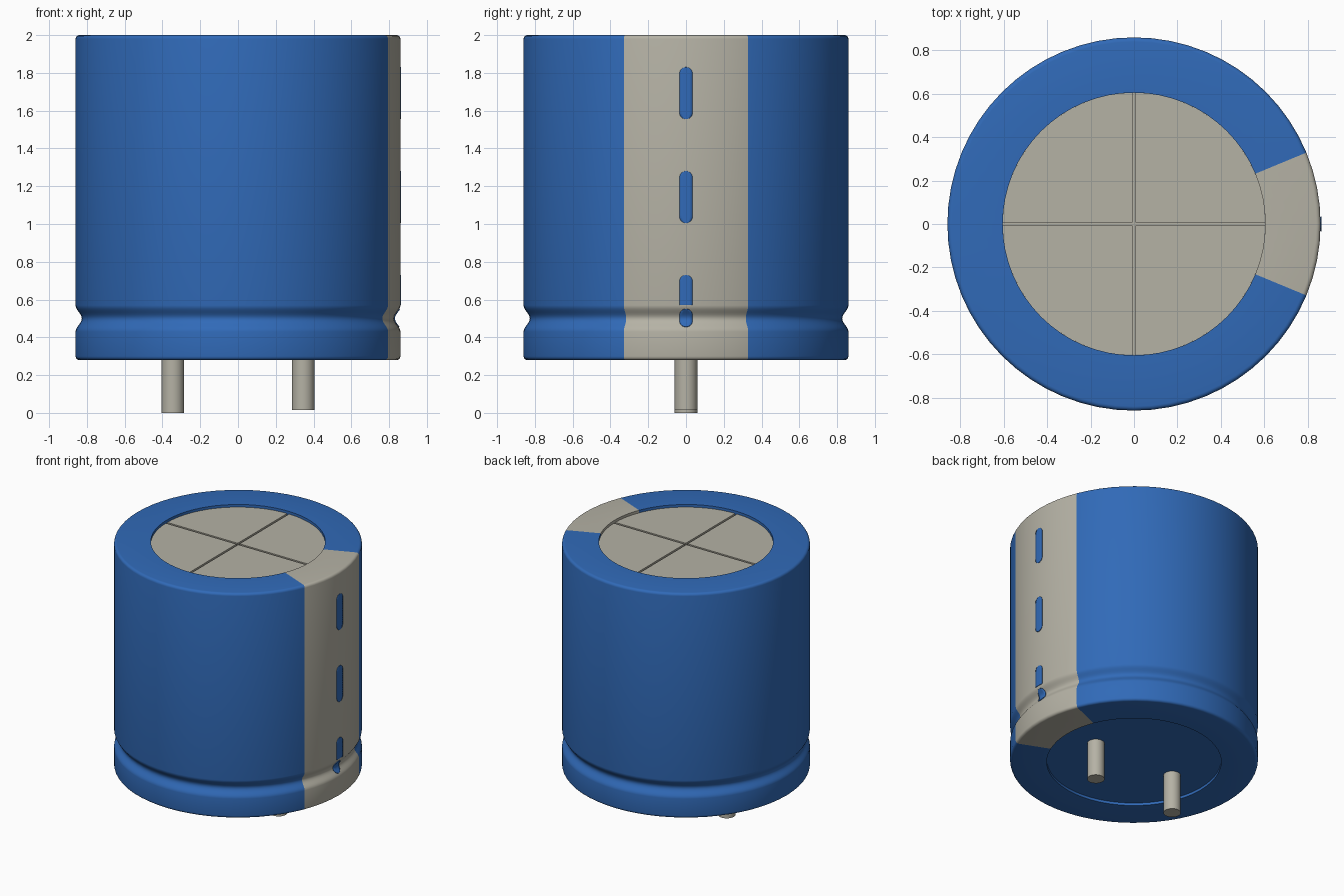
import bpy, bmesh, math
from math import sin, cos, pi, radians

if "Cube" in bpy.data.objects:
    bpy.data.objects.remove(bpy.data.objects["Cube"])

R, R_IN = 0.86, 0.605        # can radius, radius of the end openings
Z0, Z1 = 0.28, 2.0           # sleeve bottom and top
SEG = 64
STRIPE = radians(22.5)       # half angle of the grey stripe, centred on +x


def material(name, rgb):
    m = bpy.data.materials.new(name)
    m.use_nodes = True
    m.diffuse_color = (*rgb, 1)
    m.node_tree.nodes["Principled BSDF"].inputs["Base Color"].default_value = (*rgb, 1)
    return m


BLUE = material("blue sleeve", (0.030, 0.144, 0.479))
GREY = material("warm grey", (0.462, 0.445, 0.376))


def make(name, bm, *mats):
    bmesh.ops.recalc_face_normals(bm, faces=bm.faces)
    me = bpy.data.meshes.new(name)
    bm.to_mesh(me)
    bm.free()
    ob = bpy.data.objects.new(name, me)
    bpy.context.collection.objects.link(ob)
    for m in mats:
        me.materials.append(m)
    bpy.ops.object.select_all(action='DESELECT')
    ob.select_set(True)
    bpy.context.view_layer.objects.active = ob
    bpy.ops.object.shade_smooth_by_angle(angle=radians(35))
    return ob


def cylinder(name, x, r, z0, z1, mat, seg=SEG):
    bm = bmesh.new()
    bmesh.ops.create_cone(bm, cap_ends=True, segments=seg, radius1=r, radius2=r, depth=z1 - z0)
    bmesh.ops.translate(bm, verts=bm.verts, vec=(x, 0, (z0 + z1) / 2))
    return make(name, bm, mat)


def wall_radius(z):
    """Radius of the can wall, with the rolled groove near the bottom."""
    t = (z - 0.5) / 0.07
    return R - (0.0165 * (1 + cos(pi * t)) if abs(t) < 1 else 0)


# Sleeve: lathed profile with rounded rims, a groove and open ends
B = 0.02
profile = [(R_IN, Z0 + 0.03), (R_IN, Z0)]
profile += [(R - B + B * sin(a), Z0 + B - B * cos(a)) for a in (i * pi / 8 for i in range(5))]
profile += [(wall_radius(z), z) for z in (0.43 + 0.14 * i / 14 for i in range(15))]
profile += [(R - B + B * cos(a), Z1 - B + B * sin(a)) for a in (i * pi / 8 for i in range(5))]
profile += [(R_IN, Z1), (R_IN, Z1 - 0.04)]

bm = bmesh.new()
rings = [[bm.verts.new((r * cos(2 * pi * i / SEG), r * sin(2 * pi * i / SEG), z))
          for i in range(SEG)] for r, z in profile]
for low, high in zip(rings, rings[1:]):
    for i in range(SEG):
        j = (i + 1) % SEG
        f = bm.faces.new((low[i], low[j], high[j], high[i]))
        c = f.calc_center_median()
        f.material_index = int(abs(math.atan2(c.y, c.x)) < STRIPE)
make("sleeve", bm, BLUE, GREY)

# Recessed end discs
cylinder("bottom_disc", 0, R_IN, Z0 + 0.02, Z0 + 0.05, BLUE)
cylinder("top_disc_base", 0, R_IN, Z1 - 0.08, Z1 - 0.04, GREY)

# Four raised quarters leave a cross-shaped vent groove in the top
G = 0.008
bm = bmesh.new()
a0 = math.asin(G / R_IN)
arc = [a0 + (pi / 2 - 2 * a0) * i / 16 for i in range(17)]
outline = [(G, G)] + [(R_IN * cos(a), R_IN * sin(a)) for a in arc]
for q in range(4):
    c, s = cos(q * pi / 2), sin(q * pi / 2)
    f = bm.faces.new([bm.verts.new((x * c - y * s, x * s + y * c, Z1 - 0.04)) for x, y in outline])
    ext = bmesh.ops.extrude_face_region(bm, geom=[f], use_keep_orig=True)
    bmesh.ops.translate(bm, vec=(0, 0, 0.02),
                        verts=[v for v in ext["geom"] if isinstance(v, bmesh.types.BMVert)])
make("top_vent_quarters", bm, GREY)


# Blue minus marks: thin plates that follow the wall
def mark(name, z0, z1, round_bottom=True, w=0.035, rows=24, cols=4):
    bm = bmesh.new()
    grid = []
    for k in range(rows + 1):
        t = (1 - cos(pi * k / rows)) / 2
        z = z0 + (z1 - z0) * t
        d = min(z1 - z, z - z0 if round_bottom else w, w)
        half = max(math.sqrt(max(w * w - (w - d) ** 2, 0)), 0.004)
        r = wall_radius(z) + 0.002
        grid.append([bm.verts.new((r * cos(a), r * sin(a), z))
                     for a in ((2 * c / cols - 1) * half / r for c in range(cols + 1))])
    for low, high in zip(grid, grid[1:]):
        for c in range(cols):
            bm.faces.new((low[c], low[c + 1], high[c + 1], high[c]))
    ob = make(name, bm, BLUE)
    mod = ob.modifiers.new("thickness", 'SOLIDIFY')
    mod.thickness, mod.offset = 0.004, 0


mark("stripe_mark_top", 1.555, 1.83)
mark("stripe_mark_middle", 1.005, 1.28)
mark("stripe_mark_bottom", 0.572, 0.73, round_bottom=False)
mark("stripe_mark_groove", 0.455, 0.55)

# Terminal pins
cylinder("right_pin", -0.345, 0.06, 0.0, 0.32, GREY, 32)
cylinder("left_pin", 0.345, 0.06, 0.015, 0.32, GREY, 32)
